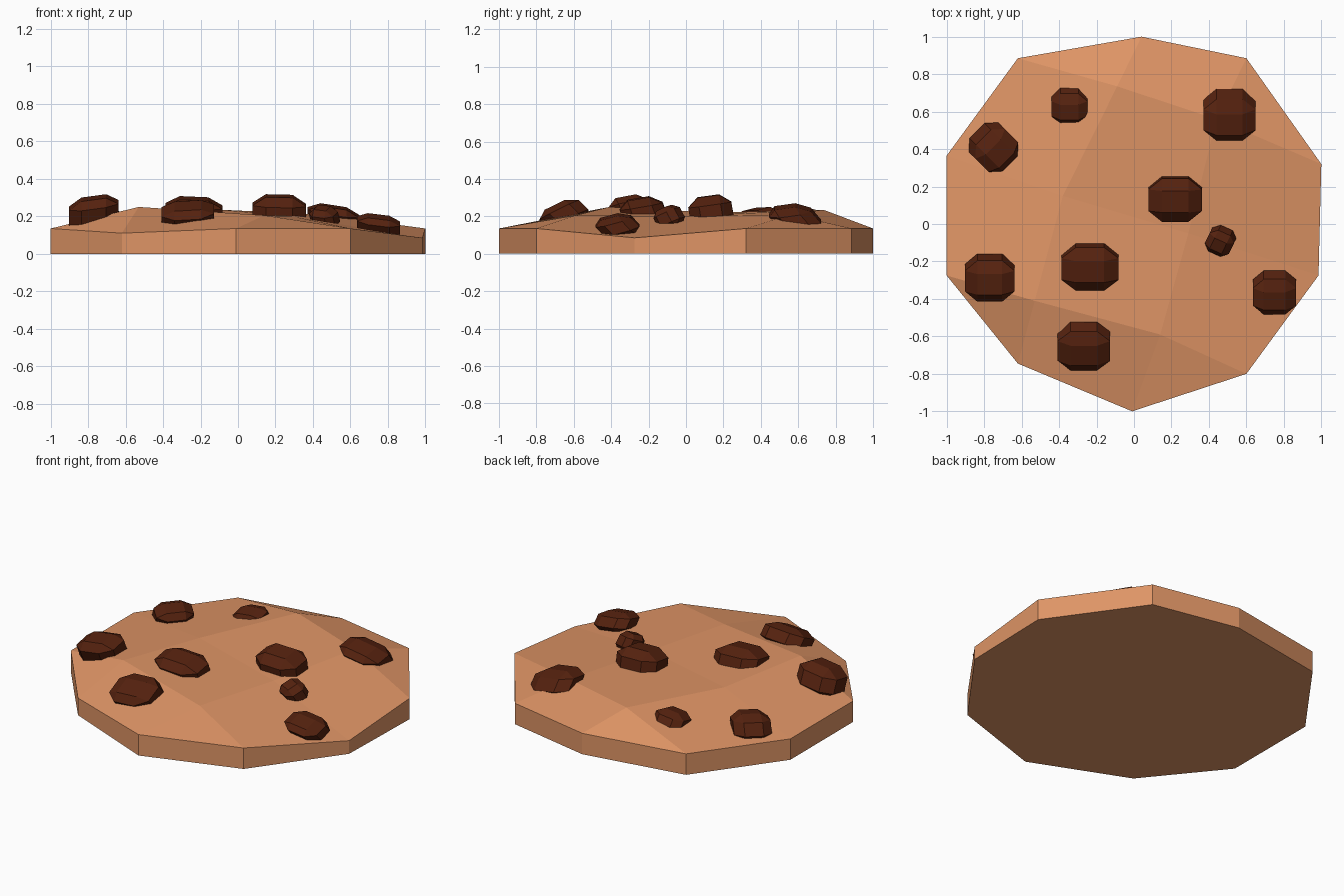
import bpy, bmesh, math
from itertools import product
from mathutils import Matrix, Vector
from mathutils.bvhtree import BVHTree

if "Cube" in bpy.data.objects:
    bpy.data.objects.remove(bpy.data.objects["Cube"])


def material(name, rgb):
    m = bpy.data.materials.new(name)
    m.diffuse_color = (*rgb, 1)
    m.use_nodes = True
    m.node_tree.nodes["Principled BSDF"].inputs["Base Color"].default_value = m.diffuse_color
    return m


dough = material("baked dough", (0.74, 0.30, 0.132))
chocolate = material("dark chocolate", (0.09, 0.0155, 0.0045))


def finish(bm, name, mat):
    bmesh.ops.recalc_face_normals(bm, faces=bm.faces[:])
    me = bpy.data.meshes.new(name)
    bm.to_mesh(me)
    me.materials.append(mat)
    ob = bpy.data.objects.new(name, me)
    bpy.context.collection.objects.link(ob)
    return ob


# Cookie: grid of 5 rows x 4 columns with its corners cut off
rows = [
    [None, (0.04, 1.0, 0.135), (0.60, 0.885, 0.135), None],
    [(-0.62, 0.885, 0.135), (-0.09, 0.735, 0.235), (0.44, 0.56, 0.21), (1.0, 0.32, 0.135)],
    [(-1.0, 0.365, 0.135), (-0.38, 0.15, 0.22), (0.29, -0.05, 0.20), (0.985, -0.275, 0.085)],
    [(-1.0, -0.275, 0.135), (-0.53, -0.41, 0.25), (0.14, -0.59, 0.205), (0.60, -0.80, 0.135)],
    [None, (-0.62, -0.745, 0.11), (-0.01, -1.0, 0.135), None],
]
bm = bmesh.new()
grid = [[bm.verts.new(p) if p else None for p in r] for r in rows]
for i in range(4):
    for j in range(3):
        quad = [grid[i][j], grid[i + 1][j], grid[i + 1][j + 1], grid[i][j + 1]]
        bm.faces.new([v for v in quad if v])

# Surface lookup used for seating the chips
bm.normal_update()
surface = BVHTree.FromBMesh(bm)

# Cookie sides and flat base
rim = [v for v in bm.verts if v.is_boundary]
edges = [e for e in bm.edges if e.is_boundary]
low = {v: bm.verts.new((v.co.x, v.co.y, 0)) for v in rim}
for e in edges:
    a, b = e.verts
    bm.faces.new((a, b, low[b], low[a]))
ring = sorted(low.values(), key=lambda v: math.atan2(v.co.y, v.co.x))
bm.faces.new(ring)
finish(bm, "cookie_base", dough)


def chip(i, x, y, rx, ry, hz, top, roll, yaw):
    """Faceted blob, rolled, squashed to size and sloped like the cookie below."""
    bm = bmesh.new()
    for s in product((-1, 1), repeat=3):
        for axis in range(3):
            bm.verts.new([s[k] * (1 if k == axis else 0.5) for k in range(3)])
    bmesh.ops.convex_hull(bm, input=bm.verts[:])
    bmesh.ops.dissolve_limit(bm, angle_limit=0.02, verts=bm.verts[:], edges=bm.edges[:])
    bm.transform(Matrix.Rotation(math.radians(yaw), 4, 'Z')
                 @ Matrix.Rotation(math.radians(roll), 4, 'X'))
    half = [max(v.co[k] for v in bm.verts) for k in range(3)]
    n = surface.ray_cast(Vector((x, y, 1)), Vector((0, 0, -1)))[1]
    for v in bm.verts:
        px, py, pz = (v.co[k] / half[k] * r for k, r in enumerate((rx, ry, hz)))
        v.co = (px, py, pz - 0.8 * (n.x * px + n.y * py) / n.z)
    highest = max(v.co.z for v in bm.verts)
    bmesh.ops.translate(bm, vec=(x, y, top - highest), verts=bm.verts[:])
    finish(bm, f"chocolate_chip_{i}", chocolate)


# Chocolate chips: x, y, half width, half depth, half height, top, roll, turn
chips = [
    (0.22, 0.135, 0.143, 0.123, 0.10, 0.318, 8, 0),
    (-0.235, -0.225, 0.152, 0.13, 0.09, 0.308, 15, 0),
    (-0.268, -0.652, 0.14, 0.13, 0.075, 0.287, 26, 0),
    (-0.77, -0.287, 0.132, 0.128, 0.09, 0.318, 18, 0),
    (-0.75, 0.41, 0.132, 0.132, 0.075, 0.25, 26, 45),
    (-0.345, 0.635, 0.096, 0.10, 0.06, 0.25, 26, 0),
    (0.51, 0.583, 0.138, 0.138, 0.07, 0.27, 26, 0),
    (0.462, -0.09, 0.084, 0.084, 0.065, 0.262, 26, -25),
    (0.75, -0.366, 0.115, 0.117, 0.06, 0.217, 26, 0),
]
for i, c in enumerate(chips, 1):
    chip(i, *c)
